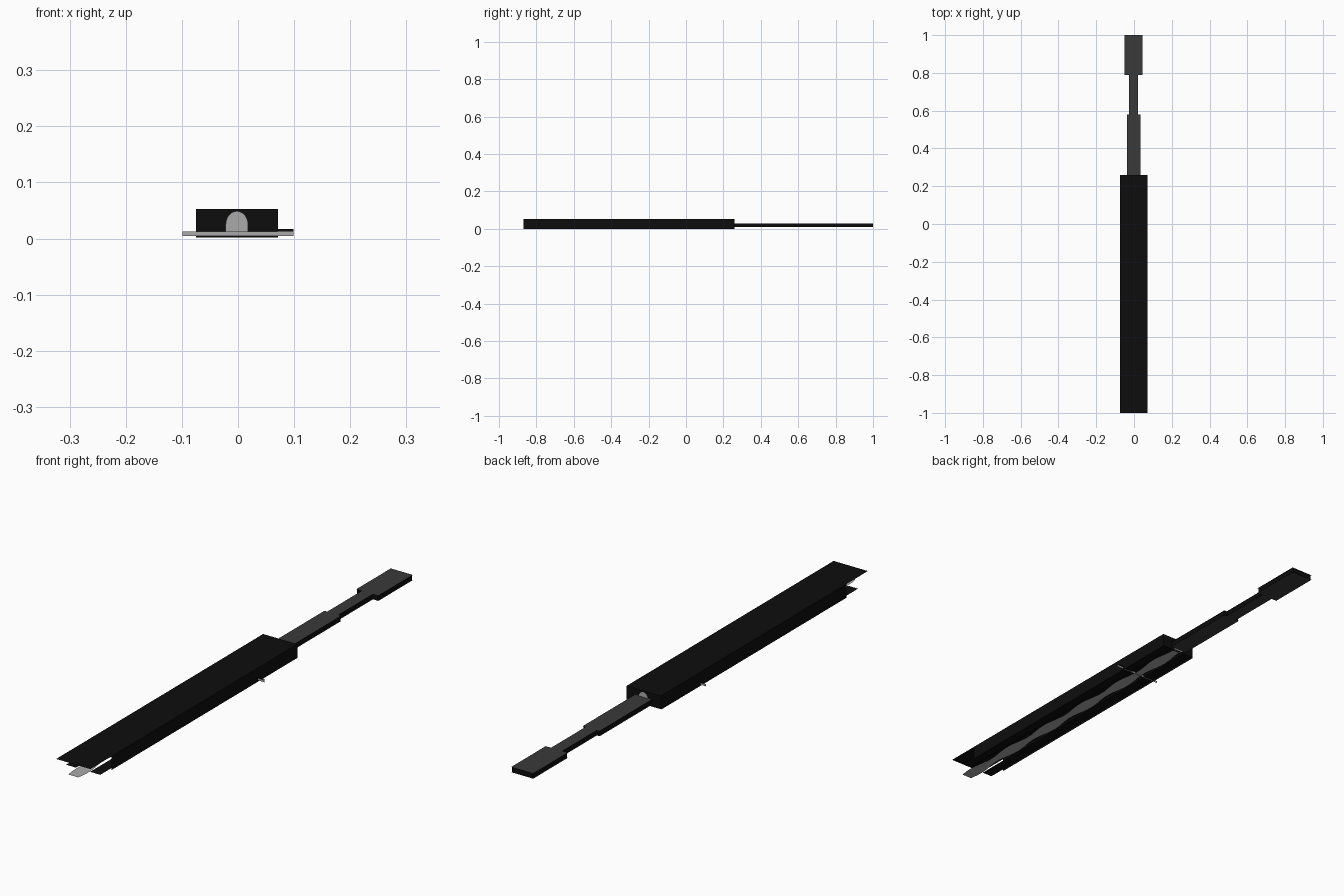
import bpy, math

if "Cube" in bpy.data.objects:
    bpy.data.objects.remove(bpy.data.objects["Cube"])

def material(name, c):
    m = bpy.data.materials.new(name)
    m.diffuse_color = (c, c, c, 1)
    m.use_nodes = True
    m.node_tree.nodes["Principled BSDF"].inputs["Base Color"].default_value = m.diffuse_color
    return m

BLACK = material("black", 0.004)
GREY = material("dark grey", 0.042)
LIGHT = material("light grey", 0.4)
CX = -0.002  # centre line of the body

def sheet(name, verts, faces, mat):
    me = bpy.data.meshes.new(name)
    me.from_pydata(verts, [], faces)
    me.update()
    ob = bpy.data.objects.new(name, me)
    bpy.context.collection.objects.link(ob)
    me.materials.append(mat)
    return ob

def flat(name, x0, x1, y0, y1, z, mat):
    return sheet(name, [(x0, y0, z), (x1, y0, z), (x1, y1, z), (x0, y1, z)], [(0, 1, 2, 3)], mat)

def wall(name, a, b, z0, z1, mat):
    return sheet(name, [(*a, z0), (*b, z0), (*b, z1), (*a, z1)], [(0, 1, 2, 3)], mat)

# long open casing: top, sides, lower flanges and rear end
W, TOP, REAR = 0.073, 0.053, 0.26
flat("casing_top", CX - W, CX + W, -1, REAR, TOP, BLACK)
wall("casing_rear", (CX - W, REAR), (CX + W, REAR), 0.002, TOP, BLACK)
for s, side in ((-1, "left"), (1, "right")):
    x = CX + s * W
    wall("casing_side_" + side, (x, -0.87), (x, REAR), 0, TOP, BLACK)
    flat("casing_flange_" + side, min(x, CX + s * 0.03), max(x, CX + s * 0.03),
         -0.94, REAR, 0.008, BLACK)

# pale wavy strip running inside the casing
verts, faces, n = [], [], 40
for i in range(n + 1):
    y = -1 + (REAR + 0.99) * i / n
    h = 0.021 + 0.006 * math.sin(i * 0.9)
    verts += [(CX - h, y, 0.007), (CX + h, y, 0.007)]
    if i:
        k = 2 * i
        faces.append((k - 2, k - 1, k + 1, k))
sheet("inner_strip", verts, faces, LIGHT)

# pale arch on both sides of the rear wall
for name, y in (("arch_inside", REAR - 0.006), ("arch_outside", REAR + 0.003)):
    pts = [(CX + 0.02 * math.cos(math.pi * i / 12), y,
            0.025 + 0.024 * math.sin(math.pi * i / 12)) for i in range(13)]
    pts += [(CX - 0.02, y, 0.005), (CX + 0.02, y, 0.005)]
    sheet(name, pts, [tuple(range(15))], LIGHT)

# thin cross bar sticking out of both sides
wall("cross_bar", (-0.0985, 0.02), (0.0985, 0.02), 0.005, 0.013, LIGHT)
wall("cross_bar_tip", (0.07, 0.021), (0.0985, 0.021), 0.013, 0.017, BLACK)

# stepped handle: two grey plates with black walls between
Z0, Z1 = 0.01, 0.03
sections = [("neck", 0.26, 0.58, 0.036), ("grip", 0.58, 0.79, 0.024), ("pommel", 0.79, 1.0, 0.047)]
for name, y0, y1, w in sections:
    flat(name + "_top", CX - w, CX + w, y0, y1, Z1, GREY)
    flat(name + "_bottom", CX - w, CX + w, y0, y1, Z0, GREY)
    v = w - 0.004
    for s, side in ((-1, "left"), (1, "right")):
        wall(name + "_wall_" + side, (CX + s * v, y0), (CX + s * v, y1), Z0, Z1, BLACK)
    if name != "grip":
        wall(name + "_front", (CX - v, y0 + 0.004), (CX + v, y0 + 0.004), Z0, Z1, BLACK)
        wall(name + "_end", (CX - v, y1 - 0.004), (CX + v, y1 - 0.004), Z0, Z1, BLACK)
